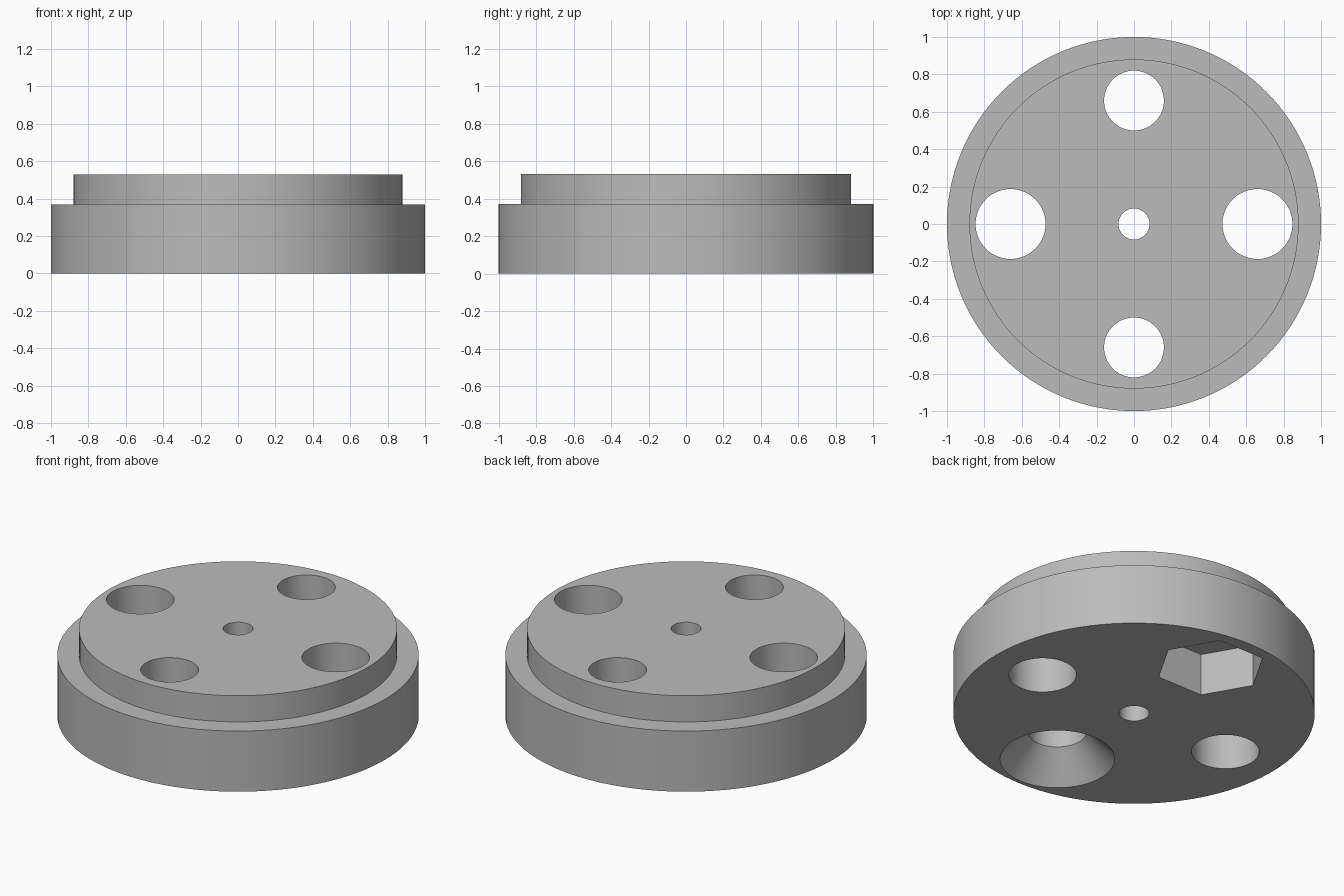
import bpy, bmesh
from math import cos, sin, pi, radians

cube = bpy.data.objects.get("Cube")
if cube:
    bpy.data.objects.remove(cube)

grey = bpy.data.materials.new("plain grey")
grey.use_nodes = True
grey.diffuse_color = (0.5, 0.5, 0.5, 1)
grey.node_tree.nodes["Principled BSDF"].inputs["Base Color"].default_value = (0.5, 0.5, 0.5, 1)

HEIGHT, STEP = 0.53, 0.37
HOLE_RING = 0.66
OVER = 0.05  # how far cutters pass beyond the body


def stack(name, profile, sides, x=0, y=0):
    """Closed solid made of rings, given as (radius, z) from bottom to top."""
    bm = bmesh.new()
    rings = [[bm.verts.new((x + r * cos(2 * pi * i / sides), y + r * sin(2 * pi * i / sides), z))
              for i in range(sides)] for r, z in profile]
    bm.faces.new(rings[0][::-1])
    bm.faces.new(rings[-1])
    for low, high in zip(rings, rings[1:]):
        for i in range(sides):
            j = (i + 1) % sides
            bm.faces.new((low[i], low[j], high[j], high[i]))
    mesh = bpy.data.meshes.new(name)
    bm.to_mesh(mesh)
    bm.free()
    mesh.materials.append(grey)
    obj = bpy.data.objects.new(name, mesh)
    bpy.context.collection.objects.link(obj)
    return obj


def cut(body, cutter):
    """Subtract the cutter from the body, then discard it."""
    mod = body.modifiers.new("cut", "BOOLEAN")
    mod.operation, mod.solver, mod.object = "DIFFERENCE", "EXACT", cutter
    bpy.context.view_layer.objects.active = body
    bpy.ops.object.modifier_apply(modifier=mod.name)
    bpy.data.objects.remove(cutter)


# Stepped disc: wide base with a narrower raised deck
body = stack("stepped_disc", [(1, 0), (1, STEP), (0.88, STEP), (0.88, HEIGHT)], 128)

# Straight bores: small centre hole and two large side holes
for name, x, r in (("centre_bore", 0, 0.083), ("left_bore", HOLE_RING, 0.187),
                   ("right_bore", -HOLE_RING, 0.187)):
    cut(body, stack(name, [(r, -OVER), (r, HEIGHT + OVER)], 64, x))

# Front bolt hole, with a conical countersink underneath
bolt, sink, depth = 0.16, 0.317, 0.17
flare = sink + (sink - bolt) / depth * OVER
cut(body, stack("front_countersink", [(flare, -OVER), (bolt, depth), (bolt, HEIGHT + OVER)],
                64, 0, -HOLE_RING))

# Back bolt hole, with a hexagonal nut pocket underneath
cut(body, stack("back_bolt_hole", [(bolt, -OVER), (bolt, HEIGHT + OVER)], 64, 0, HOLE_RING))
cut(body, stack("nut_pocket", [(0.305, -OVER), (0.305, 0.257)], 6, 0, HOLE_RING))

# Smooth round walls, sharp rims
bpy.ops.object.select_all(action="DESELECT")
body.select_set(True)
bpy.context.view_layer.objects.active = body
bpy.ops.object.shade_smooth_by_angle(angle=radians(30))
